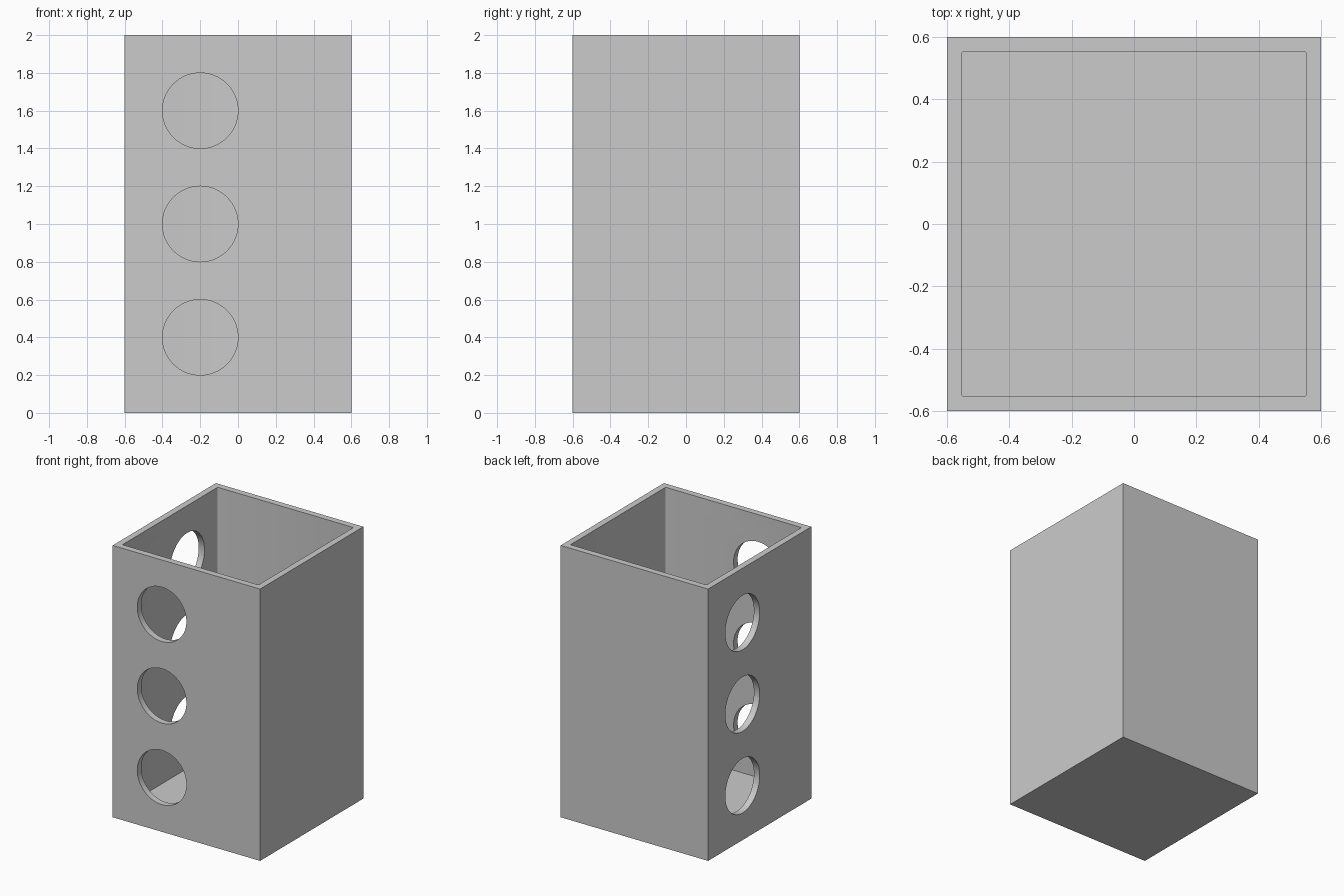
import bpy
import bmesh
from math import pi
from mathutils import Matrix

if "Cube" in bpy.data.objects:
    bpy.data.objects.remove(bpy.data.objects["Cube"], do_unlink=True)

WIDTH, HEIGHT = 1.2, 2.0
WALL, FLOOR = 0.047, 0.066
HOLE_RADIUS = 0.2
HOLE_LEVELS = (0.4, 1.0, 1.6)

grey = bpy.data.materials.new("light_grey")
grey.use_nodes = True
grey.diffuse_color = (0.6, 0.6, 0.6, 1)
grey.node_tree.nodes["Principled BSDF"].inputs["Base Color"].default_value = (0.6, 0.6, 0.6, 1)


def make_object(name, bm):
    mesh = bpy.data.meshes.new(name)
    bm.to_mesh(mesh)
    bm.free()
    mesh.materials.append(grey)
    obj = bpy.data.objects.new(name, mesh)
    bpy.context.collection.objects.link(obj)
    return obj


def block(name, width, bottom, top, corner=0):
    """Square upright block, with optional rounded vertical edges."""
    bm = bmesh.new()
    place = Matrix.Translation((0, 0, (bottom + top) / 2)) @ Matrix.Diagonal((width, width, top - bottom, 1))
    bmesh.ops.create_cube(bm, size=1, matrix=place)
    if corner:
        upright = [e for e in bm.edges if abs(e.verts[0].co.z - e.verts[1].co.z) > 0.1]
        bmesh.ops.bevel(bm, geom=upright, offset=corner, segments=3, profile=0.5, affect="EDGES")
    return make_object(name, bm)


def hole_cutter(name, location, axis):
    """Short cylinder that pierces one wall along the given axis."""
    bm = bmesh.new()
    place = Matrix.Translation(location) @ Matrix.Rotation(pi / 2, 4, axis)
    bmesh.ops.create_cone(bm, cap_ends=True, segments=64, radius1=HOLE_RADIUS,
                          radius2=HOLE_RADIUS, depth=0.3, matrix=place)
    return make_object(name, bm)


# Open-topped box
box = block("open_box", WIDTH, 0, HEIGHT)

# Cavity, then three round holes in the front wall and three in the side wall
cutters = [block("cavity_cutter", WIDTH - 2 * WALL, FLOOR, HEIGHT + 0.3, corner=0.008)]
for z in HOLE_LEVELS:
    cutters.append(hole_cutter("front_hole_cutter", (-0.2, -WIDTH / 2, z), "X"))
    cutters.append(hole_cutter("side_hole_cutter", (-WIDTH / 2, 0.2, z), "Y"))

bpy.ops.object.select_all(action="DESELECT")
box.select_set(True)
bpy.context.view_layer.objects.active = box
for cutter in cutters:
    cutter.hide_render = True
    cut = box.modifiers.new("cut", "BOOLEAN")
    cut.operation = "DIFFERENCE"
    cut.solver = "EXACT"
    cut.object = cutter
    bpy.ops.object.modifier_apply(modifier=cut.name)
    bpy.data.objects.remove(cutter, do_unlink=True)

# Smooth hole rims, sharp box edges
bpy.ops.object.shade_smooth_by_angle(angle=pi / 6)
